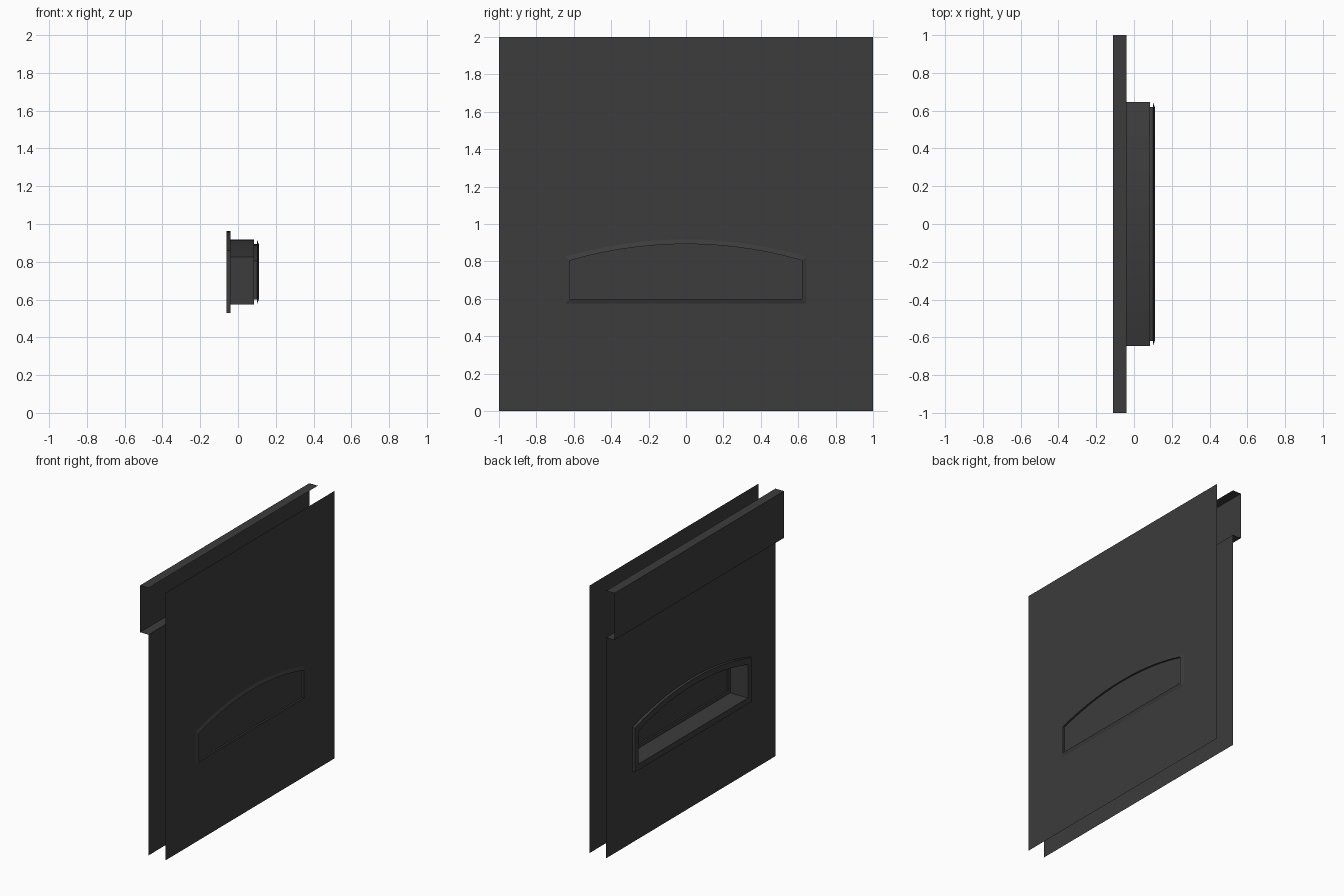
import bpy, bmesh, math

if "Cube" in bpy.data.objects:
    bpy.data.objects.remove(bpy.data.objects["Cube"])

mat = bpy.data.materials.new("dark_grey")
mat.diffuse_color = (0.045, 0.045, 0.045, 1)
mat.use_nodes = True
mat.node_tree.nodes["Principled BSDF"].inputs["Base Color"].default_value = mat.diffuse_color

X_IN, X_OUT = -0.04, 0.10      # inner and outer wall skins
SEG = 14                       # segments along the arched head


def outline(x, o):
    """Arched window outline in the plane x, grown outward by o."""
    w, low, spring, apex = 0.645 + o, 0.575 - o, 0.825 + 0.8 * o, 0.918 + o
    rise = apex - spring
    r = (w * w + rise * rise) / (2 * rise)
    a = math.asin(w / r)
    pts = [(x, -w, low), (x, w, low)]
    for i in range(SEG + 1):
        t = a - 2 * a * i / SEG
        pts.append((x, r * math.sin(t), apex - r + r * math.cos(t)))
    return pts


def finish(name, bm):
    me = bpy.data.meshes.new(name)
    bm.to_mesh(me)
    bm.free()
    me.materials.append(mat)
    ob = bpy.data.objects.new(name, me)
    bpy.context.collection.objects.link(ob)
    return ob


def loft(name, profile):
    """Sweep an (x, offset) profile around the window outline."""
    bm = bmesh.new()
    rings = [[bm.verts.new(p) for p in outline(x, o)] for x, o in profile]
    for a, b in zip(rings, rings[1:]):
        n = len(a)
        for i in range(n):
            j = (i + 1) % n
            bm.faces.new((a[i], b[i], b[j], a[j]))
    return finish(name, bm)


def wall(name, x, top, side):
    """Single-skin wall with the window opening cut out."""
    bm = bmesh.new()
    edges = []
    rect = [(x, -1, 0), (x, 1, 0), (x, 1, top), (x, -1, top)]
    for loop in (rect, outline(x, 0)):
        vs = [bm.verts.new(p) for p in loop]
        edges += [bm.edges.new((vs[i - 1], vs[i])) for i in range(len(vs))]
    bmesh.ops.triangle_fill(bm, use_beauty=True, edges=edges, normal=(side, 0, 0))
    bm.normal_update()
    for f in bm.faces:
        if f.normal.x * side < 0:
            f.normal_flip()
    return finish(name, bm)


# Inner and outer wall skins
wall("inner_wall", X_IN, 1.65, -1)
wall("outer_wall", X_OUT, 2.0, 1)

# Raised trim, deep jamb and thin sash around the window
loft("inner_trim", [(X_IN, 0.045), (-0.06, 0.045), (-0.06, 0), (X_IN, 0)])
loft("window_jamb", [(X_IN, 0), (0.085, 0)])
loft("window_sash", [(0.085, 0), (0.085, -0.025), (0.11, -0.025), (X_OUT, 0)])

# Window pane
bm = bmesh.new()
bm.faces.new([bm.verts.new(p) for p in outline(0.097, -0.025)])
finish("window_pane", bm)

# Open-ended header casing above the inner wall
bm = bmesh.new()
path = [(X_IN, 1.65), (-0.11, 1.65), (-0.11, 2.0), (X_IN, 2.0)]
rows = [[bm.verts.new((x, y, z)) for y in (-1, 1)] for x, z in path]
for a, b in zip(rows, rows[1:]):
    bm.faces.new((a[0], b[0], b[1], a[1]))
finish("header_casing", bm)
